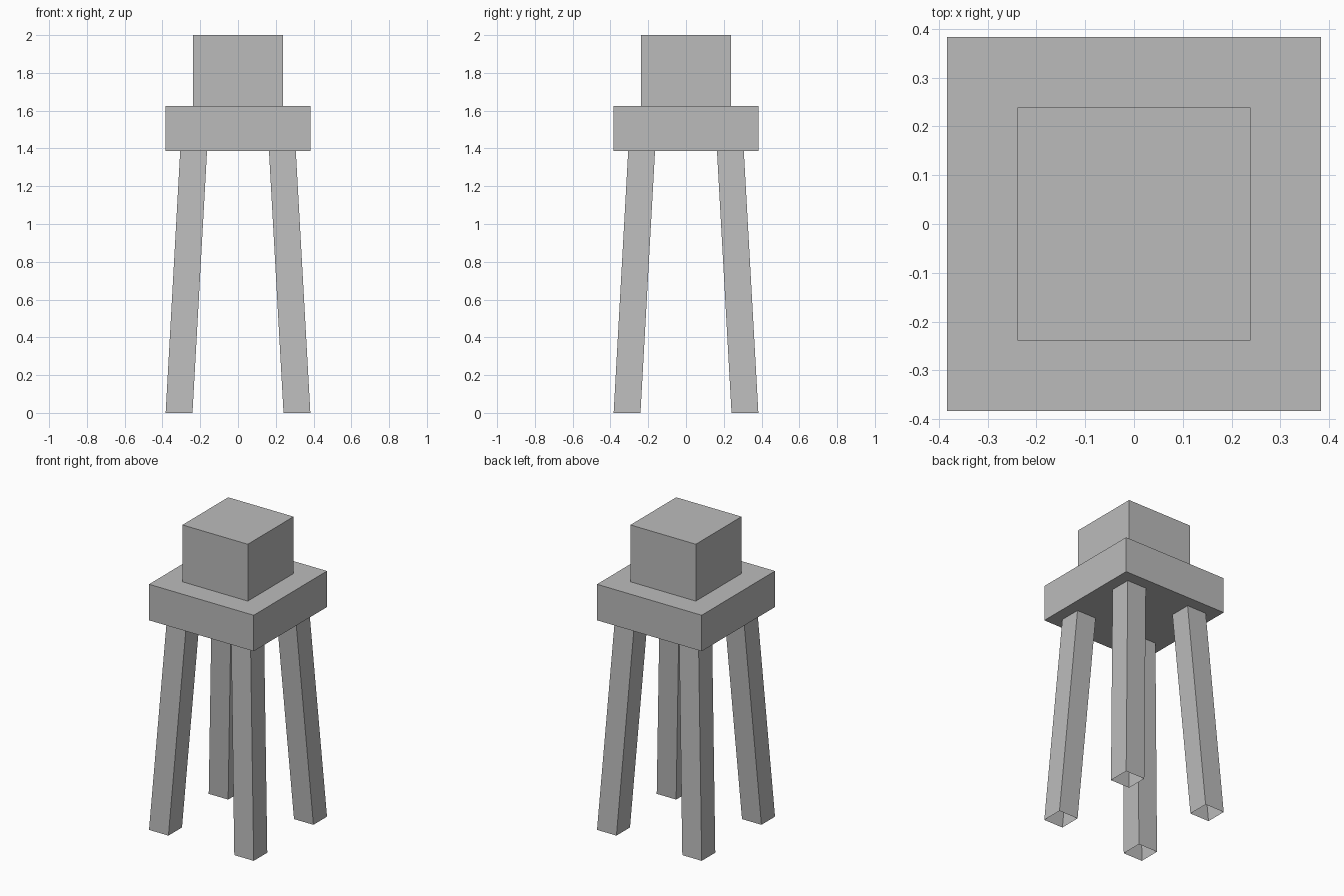
import bpy
import bmesh

cube = bpy.data.objects.get("Cube")
if cube:
    bpy.data.objects.remove(cube, do_unlink=True)

grey = bpy.data.materials.new("plain grey")
grey.use_nodes = True
colour = (0.5, 0.5, 0.5, 1.0)
grey.diffuse_color = colour
grey.node_tree.nodes["Principled BSDF"].inputs["Base Color"].default_value = colour

SLAB_BOTTOM, SLAB_TOP, TOP = 1.386, 1.624, 2.0


def prism(name, half, low, high, capped=True):
    """Square prism between two (x, y, z) centres, optionally without end caps."""
    bm = bmesh.new()
    corners = [(-half, -half), (half, -half), (half, half), (-half, half)]
    rings = [[bm.verts.new((c[0] + x, c[1] + y, c[2])) for x, y in corners]
             for c in (low, high)]
    bottom, top = rings
    for i in range(4):
        j = (i + 1) % 4
        bm.faces.new((bottom[i], bottom[j], top[j], top[i]))
    if capped:
        bm.faces.new(bottom[::-1])
        bm.faces.new(top)
    mesh = bpy.data.meshes.new(name)
    bm.to_mesh(mesh)
    bm.free()
    mesh.materials.append(grey)
    obj = bpy.data.objects.new(name, mesh)
    bpy.context.collection.objects.link(obj)
    return obj


# Slab and the block standing on it
prism("slab", 0.383, (0, 0, SLAB_BOTTOM), (0, 0, SLAB_TOP))
prism("top_block", 0.239, (0, 0, SLAB_TOP), (0, 0, TOP))

# Four splayed hollow legs, open at the feet
FOOT, HIP = 0.312, 0.235
for side, sx in (("left", 1), ("right", -1)):
    for end, sy in (("front", -1), ("back", 1)):
        prism(f"{end}_{side}_leg", 0.071,
              (sx * FOOT, sy * FOOT, 0),
              (sx * HIP, sy * HIP, SLAB_BOTTOM), capped=False)
